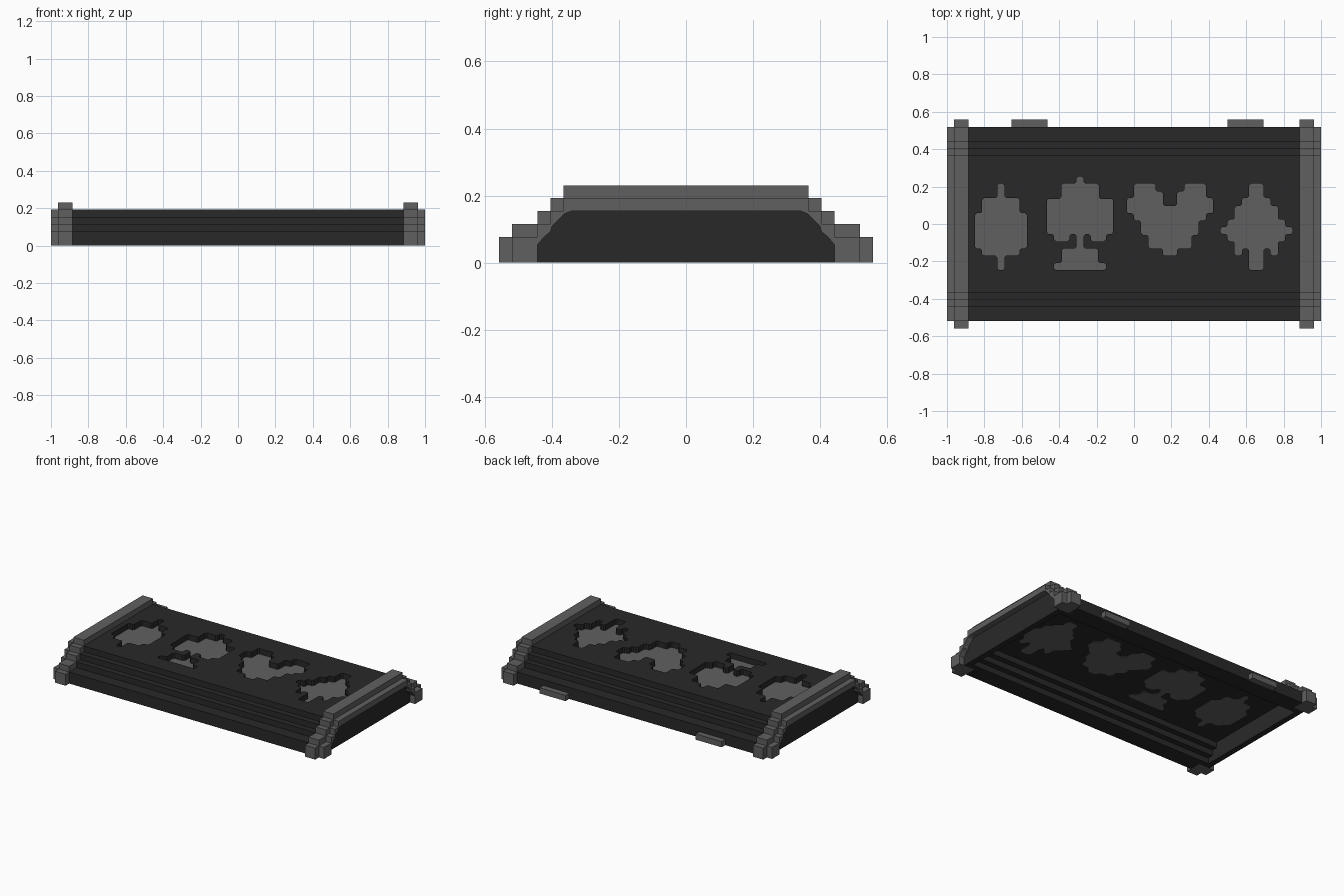
import bpy
import bmesh

if "Cube" in bpy.data.objects:
    bpy.data.objects.remove(bpy.data.objects["Cube"], do_unlink=True)

U = 1 / 26  # one block of the grid the whole lid is built on


def material(name, v):
    m = bpy.data.materials.new(name)
    m.use_nodes = True
    col = (v, v, v, 1)
    m.diffuse_color = col
    bsdf = next(n for n in m.node_tree.nodes if n.type == "BSDF_PRINCIPLED")
    bsdf.inputs["Base Color"].default_value = col
    bsdf.inputs["Roughness"].default_value = 0.8
    return m


dark = material("charcoal", 0.022)
grey = material("iron_grey", 0.117)


def prism(name, outline, lo, hi, axis, mat):
    """Extrude a flat outline (in blocks) from lo to hi along x or z."""
    def place(p, t):
        a, b = p
        return (t * U, a * U, b * U) if axis == "x" else (a * U, b * U, t * U)
    bm = bmesh.new()
    face = bm.faces.new([bm.verts.new(place(p, lo)) for p in outline])
    ext = bmesh.ops.extrude_face_region(bm, geom=[face], use_keep_orig=True)
    shift = [(b - a) for a, b in zip(place((0, 0), lo), place((0, 0), hi))]
    bmesh.ops.translate(bm, vec=shift,
                        verts=[v for v in ext["geom"] if isinstance(v, bmesh.types.BMVert)])
    bmesh.ops.recalc_face_normals(bm, faces=bm.faces)
    me = bpy.data.meshes.new(name)
    bm.to_mesh(me)
    bm.free()
    me.materials.append(mat)
    ob = bpy.data.objects.new(name, me)
    bpy.context.collection.objects.link(ob)
    return ob


def mirrored(half):
    return half + [(-a, b) for a, b in reversed(half)]


def arch(outer, inner):
    return mirrored(outer) + list(reversed(mirrored(inner)))


def chamfer(pts, c):
    """Cut every corner of an outline by c blocks."""
    out = []
    for i, (x, y) in enumerate(pts):
        for nx, ny in (pts[i - 1], pts[(i + 1) % len(pts)]):
            d = ((nx - x) ** 2 + (ny - y) ** 2) ** 0.5
            out.append((x + (nx - x) * c / d, y + (ny - y) * c / d))
    return out


# Stepped cross-sections (y, z), right half
body_steps = [(13.5, 0), (13.5, 2), (11.5, 2), (11.5, 3), (10.5, 3), (10.5, 4), (9.5, 4), (9.5, 5)]
band_steps = [(14.5, 0), (14.5, 2), (13.5, 2), (13.5, 3), (11.5, 3), (11.5, 4),
              (10.5, 4), (10.5, 5), (9.5, 5), (9.5, 6)]
liner_steps = [(11.5, 0), (11.5, 1.4), (11, 2), (10.5, 2.4), (10.4, 2.8), (9.9, 3.3), (9.4, 3.8), (8.9, 4)]
cavity_steps = [(10.5, 0), (10.5, 1), (9.5, 1), (9.5, 2), (8.5, 2), (8.5, 3)]

# Outer shell and the liner inside it, which leaves a shallow hollow underneath
body = prism("lid_shell", arch(body_steps, liner_steps), -23, 23, "x", dark)
prism("lid_liner", arch(liner_steps, cavity_steps), -25, 25, "x", dark)

# End bands, outer rims and recessed end panels
for side, s in (("left", 1), ("right", -1)):
    prism(side + "_band", arch(band_steps, liner_steps), s * 23, s * 25, "x", grey)
    prism(side + "_rim", arch(body_steps, liner_steps), s * 25, s * 26, "x", grey)
    prism(side + "_end_panel", mirrored(cavity_steps), s * 24, s * 25, "x", dark)

# Hinge plates on the back edge
for name, x0 in (("right_hinge", -17), ("left_hinge", 13)):
    prism(name, [(x0, 13.5), (x0 + 5, 13.5), (x0 + 5, 14.5), (x0, 14.5)], 0, 1, "z", grey)

# Card suit openings: centre x and right half of the outline, top to bottom
suits = {
    "diamond": (-18.5, [(.5, 5.6), (.5, 3.6), (2.6, 3.6), (2.6, 1.5), (3.6, 1.5), (3.6, -3.4),
                        (2.6, -3.4), (2.6, -4.4), (.5, -4.4), (.5, -6.4)]),
    "spade": (-7.5, [(.5, 6.6), (.5, 5.6), (2.6, 5.6), (2.6, 3.5), (4.6, 3.5), (4.6, -1.4),
                     (3.6, -1.4), (3.6, -2.4), (1.5, -2.4), (1.5, -1.4), (.5, -1.4), (.5, -3.4),
                     (2.5, -3.4), (2.5, -5.4), (3.6, -5.4), (3.6, -6.4)]),
    "heart": (5, [(1, 2.5), (1, 4.5), (2, 4.5), (2, 5.6), (5, 5.6), (5, 3.6), (6, 3.6), (6, 1.5),
                  (5, 1.5), (5, .5), (4, .5), (4, -1.5), (3, -1.5), (3, -3.4), (1, -3.4), (1, -4.4)]),
    "club": (17, [(1, 5.6), (1, 3.6), (2, 3.6), (2, 2.5), (3, 2.5), (3, .6), (4, .6), (4, -.4),
                  (5, -.4), (5, -1.4), (4, -1.4), (4, -2.4), (3, -2.4), (3, -4.4), (2, -4.4),
                  (2, -3.4), (1, -3.4), (1, -6.4)]),
}
for name, (cx, half) in suits.items():
    def outline(c):
        return [(x + cx, y) for x, y in chamfer(mirrored(half), c)]
    # Cut the opening through the shell, down to the liner
    cutter = prism(name + "_cutter", outline(.25), 3.5, 5.5, "z", dark)
    cutter.hide_render = True
    mod = body.modifiers.new(name, "BOOLEAN")
    mod.operation = "DIFFERENCE"
    mod.solver = "EXACT"
    mod.object = cutter
    bpy.context.view_layer.objects.active = body
    bpy.ops.object.modifier_apply(modifier=mod.name)
    bpy.data.objects.remove(cutter, do_unlink=True)
    # Thin plates on both sides of the liner, rounder underneath
    prism(name + "_inlay", outline(.25), 4, 4.05, "z", grey)
    prism(name + "_underside", outline(.45), 2.95, 3, "z", grey)
